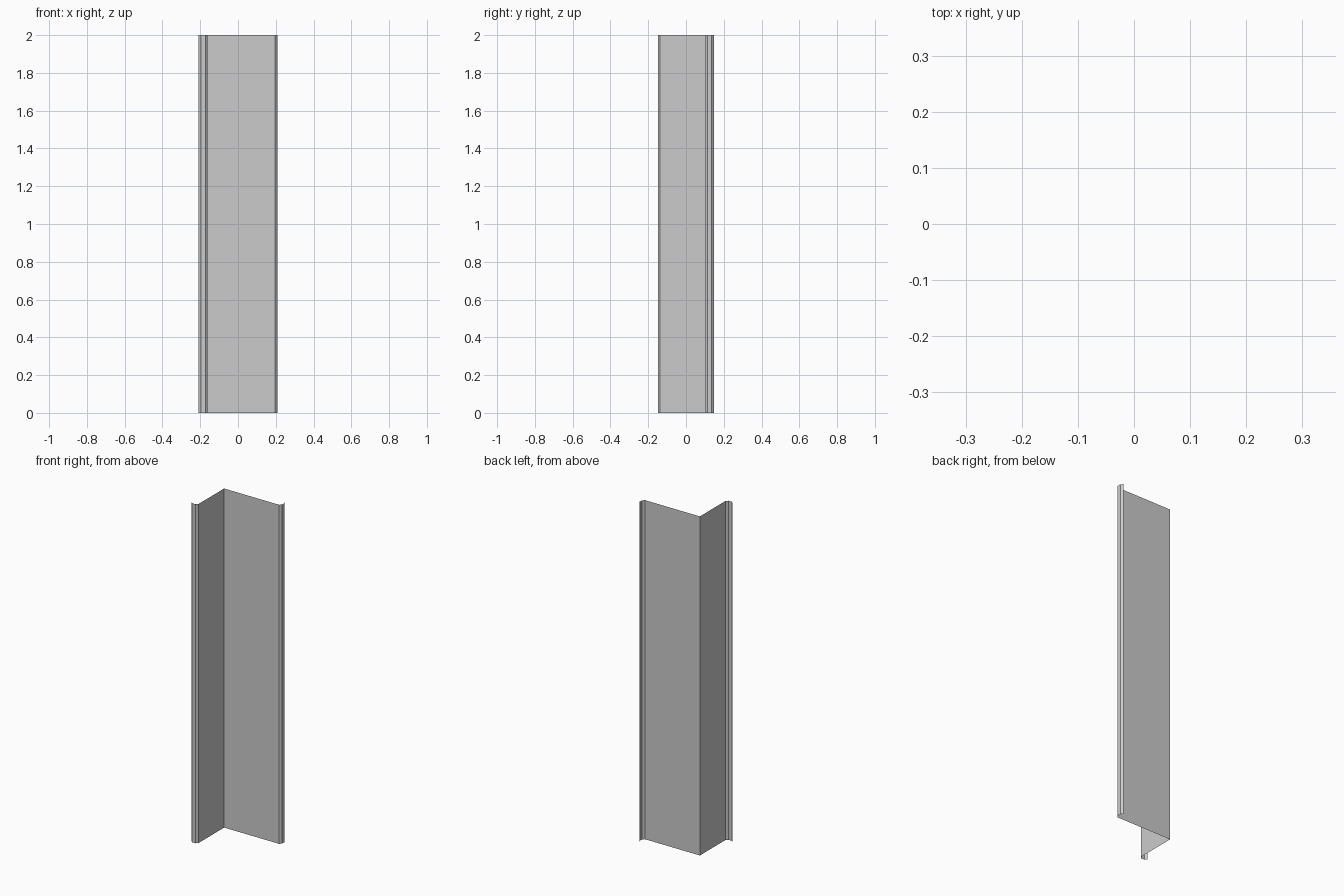
import bpy

if "Cube" in bpy.data.objects:
    bpy.data.objects.remove(bpy.data.objects["Cube"])

HEIGHT = 2.0
CORNER = (-0.162, 0.102)      # fold line where the two flanges meet
END_X, END_Y = 0.197, -0.137  # where each flange begins its lip

# lip cross-section: (offset outward, offset along the flange)
LIP = [(0.0, 0.0), (0.011, 0.011), (0.034, 0.011), (0.046, 0.0)]

# open profile: short-flange lip, corner, long-flange lip
profile = [(CORNER[0] - o, END_Y - a) for o, a in reversed(LIP)]
profile.append(CORNER)
profile += [(END_X + a, CORNER[1] + o) for o, a in LIP]

# extrude the sheet profile straight up
n = len(profile)
verts = [(x, y, z) for z in (0.0, HEIGHT) for x, y in profile]
faces = [(i, i + 1, n + i + 1, n + i) for i in range(n - 1)]
mesh = bpy.data.meshes.new("corner_trim")
mesh.from_pydata(verts, [], faces)
mesh.update()
trim = bpy.data.objects.new("corner_trim", mesh)
bpy.context.collection.objects.link(trim)
